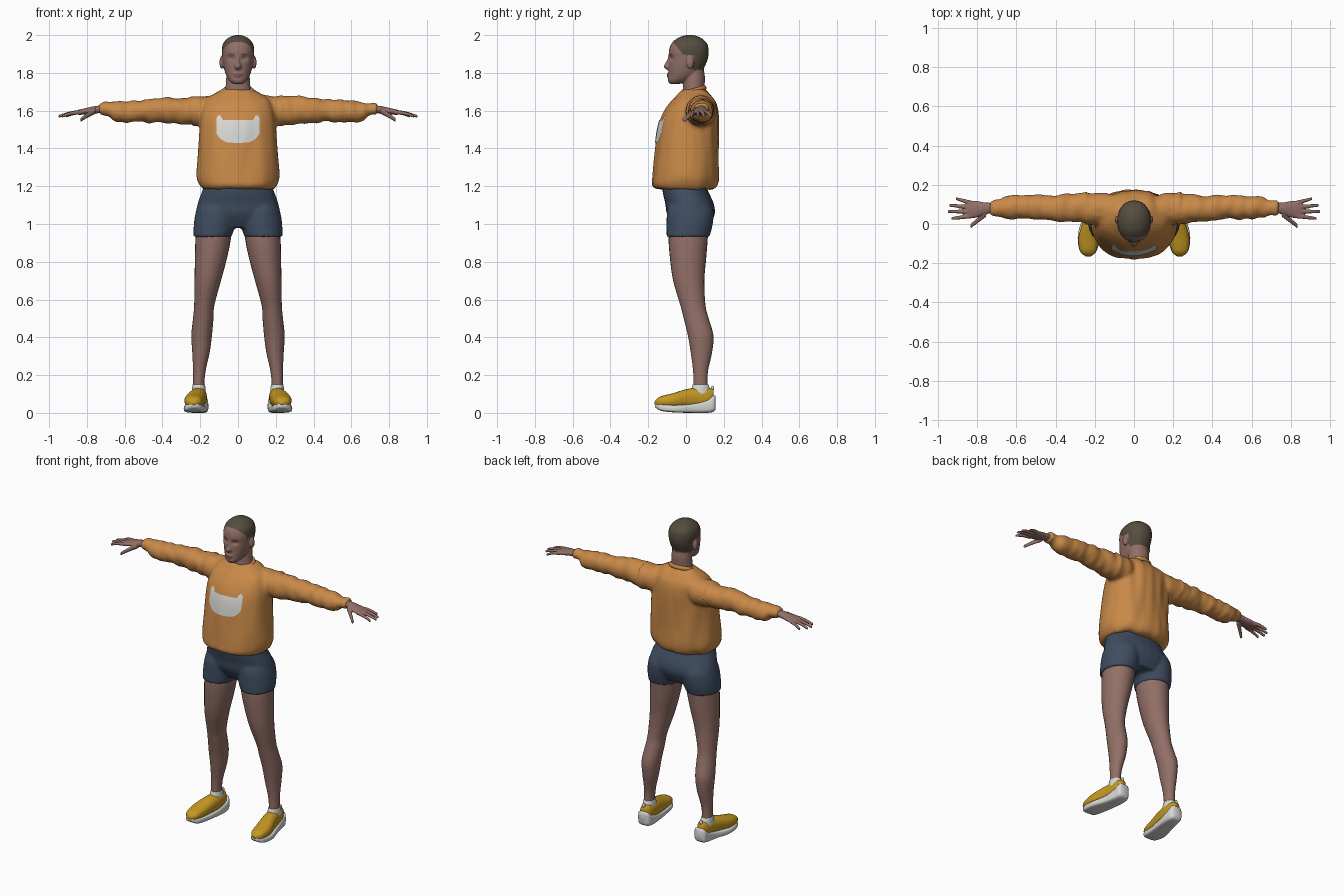
import bpy
import bmesh
from math import sin, cos, pi, exp, copysign
from mathutils import Vector, noise
from mathutils.bvhtree import BVHTree

cube = bpy.data.objects.get("Cube")
if cube:
    bpy.data.objects.remove(cube, do_unlink=True)


def material(name, r, g, b):
    mat = bpy.data.materials.new(name)
    mat.use_nodes = True
    mat.diffuse_color = (r, g, b, 1)
    shader = mat.node_tree.nodes["Principled BSDF"]
    shader.inputs["Base Color"].default_value = (r, g, b, 1)
    shader.inputs["Roughness"].default_value = 0.8
    return mat


SKIN = material("skin brown", .29, .16, .135)
LIP = material("lip brown", .23, .105, .09)
HAIR = material("hair dark olive", .09, .073, .048)
BROW = material("brow brown", .15, .085, .07)
ORANGE = material("sweater orange", .58, .25, .065)
WHITE = material("off white", .68, .68, .66)
NAVY = material("shorts navy", .05, .075, .12)
YELLOW = material("shoe yellow", .55, .31, .015)


def smooth_path(rings, steps):
    """Catmull-Rom interpolation through the ring values."""
    pts = [rings[0]] + list(rings) + [rings[-1]]
    out = []
    for a, b, c, d in zip(pts, pts[1:], pts[2:], pts[3:]):
        for s in range(steps):
            t = s / steps
            out.append([q + t / 2 * (r - p + t * (2*p - 5*q + 4*r - s2 + t * (3*(q - r) + s2 - p)))
                        for p, q, r, s2 in zip(a, b, c, d)])
    return out + [rings[-1]]


def loft(bm, axis, rings, power=1.0, sides=(1,), segments=28, steps=4):
    """Closed tube along an axis; each ring is (position, low, high, low, high)."""
    power_of = lambda v: copysign(abs(v) ** power, v)
    for side in sides:
        loops = []
        for t, a0, a1, b0, b1 in smooth_path(rings, steps):
            loop = []
            for i in range(segments):
                ang = 2 * pi * i / segments
                a = (a0 + a1) / 2 + (a1 - a0) / 2 * power_of(cos(ang))
                b = (b0 + b1) / 2 + (b1 - b0) / 2 * power_of(sin(ang))
                x, y, z = {"x": (t, a, b), "y": (a, t, b), "z": (a, b, t)}[axis]
                loop.append(bm.verts.new((x * side, y, z)))
            loops.append(loop)
        for low, high in zip(loops, loops[1:]):
            for i in range(segments):
                j = (i + 1) % segments
                bm.faces.new((low[i], low[j], high[j], high[i]))
        bm.faces.new(loops[0])
        bm.faces.new(loops[-1])


def sym(t, w, b0, b1):
    return (t, -w, w, b0, b1)


def ellipsoid(bm, center, radii, sides=(1,)):
    for side in sides:
        made = bmesh.ops.create_uvsphere(bm, u_segments=20, v_segments=12, radius=1)
        for v in made["verts"]:
            v.co = [(c + r * k) * s for c, r, k, s in zip(center, radii, v.co, (side, 1, 1))]


def finish(name, bm, mats, voxel=0, relax=3):
    """Turn a bmesh into a smooth object, optionally fusing its pieces."""
    bmesh.ops.recalc_face_normals(bm, faces=bm.faces)
    mesh = bpy.data.meshes.new(name)
    bm.to_mesh(mesh)
    bm.free()
    obj = bpy.data.objects.new(name, mesh)
    bpy.context.collection.objects.link(obj)
    if voxel:
        fuse = obj.modifiers.new("fuse", "REMESH")
        fuse.mode, fuse.voxel_size = "VOXEL", voxel
        soft = obj.modifiers.new("soften", "SMOOTH")
        soft.factor, soft.iterations = 0.5, relax
        graph = bpy.context.evaluated_depsgraph_get()
        obj.data = bpy.data.meshes.new_from_object(obj.evaluated_get(graph))
        obj.modifiers.clear()
    obj.data.materials.clear()
    for mat in mats:
        obj.data.materials.append(mat)
    obj.data.shade_smooth()
    return obj


BOTH = (1, -1)

# Head, nose, ears and neck
bm = bmesh.new()
loft(bm, "z", [sym(1.742, .026, -.085, -.03), sym(1.758, .045, -.096, .01), sym(1.79, .064, -.094, .07),
               sym(1.835, .077, -.093, .1), sym(1.88, .083, -.092, .117), sym(1.92, .086, -.09, .12),
               sym(1.955, .079, -.077, .112), sym(1.982, .056, -.048, .085), sym(1.996, .03, -.015, .055),
               sym(2.001, .008, .01, .03)], power=.93)
loft(bm, "z", [sym(1.816, .012, -.1, -.06), sym(1.833, .02, -.118, -.06), sym(1.86, .011, -.105, -.06),
               sym(1.89, .009, -.094, -.06)])
loft(bm, "z", [sym(1.65, .085, -.02, .12), sym(1.71, .068, -.018, .1), sym(1.78, .062, -.01, .1),
               sym(1.84, .055, 0, .09)])
ellipsoid(bm, (.087, .022, 1.855), (.011, .02, .034), BOTH)
ellipsoid(bm, (0, -.09, 1.794), (.024, .012, .006))
ellipsoid(bm, (0, -.089, 1.782), (.021, .012, .007))
head = finish("head", bm, [SKIN, HAIR, LIP, BROW], voxel=.005)
for v in head.data.vertices:
    if v.co.y < -.03:
        dx, dz = abs(v.co.x) - .034, v.co.z - 1.877
        v.co.y += .011 * exp(-(dx / .02) ** 2 - (dz / .013) ** 2)
for face in head.data.polygons:
    x, y, z = face.center
    hairline = 1.862 + 1.2 * (.015 - y) if y < .035 else 1.815
    ear = abs(x) > .08 and z < 1.895 and y < .045
    if z > hairline and not ear:
        face.material_index = 1
    elif y < -.08 and abs(x) < .024 and 1.776 < z < 1.8 - abs(x) * .2:
        face.material_index = 2
    elif y < -.04 and .016 < abs(x) < .056 and abs(z - 1.9 + abs(x) * .08) < .004:
        face.material_index = 3

# Bare legs
bm = bmesh.new()
loft(bm, "z", [(.08, .175, .24, .04, .12), (.16, .178, .238, .04, .113), (.23, .17, .238, .037, .118),
               (.32, .15, .242, .025, .138), (.41, .138, .247, .01, .145), (.5, .13, .238, -.012, .12),
               (.57, .125, .232, -.03, .103), (.7, .09, .23, -.068, .097), (.82, .058, .228, -.085, .107),
               (.92, .038, .225, -.092, .115), (1, .03, .215, -.085, .12)], sides=BOTH)
finish("legs", bm, [SKIN])

# Shorts: hips and two short legs
bm = bmesh.new()
loft(bm, "z", [sym(.98, .15, -.06, .12), sym(1.05, .217, -.1, .152), sym(1.11, .213, -.11, .146),
               sym(1.18, .188, -.125, .115), sym(1.24, .17, -.12, .1)], power=.9)
loft(bm, "z", [(.932, .034, .235, -.103, .125), (1, .014, .234, -.103, .142), (1.07, .01, .222, -.1, .145),
               (1.12, .03, .2, -.08, .12)], sides=BOTH)
finish("shorts", bm, [NAVY], voxel=.009)

# Sweater: body and sleeves fused, then folded
bm = bmesh.new()
loft(bm, "z", [sym(1.185, .19, -.158, .14), sym(1.205, .207, -.18, .163), sym(1.25, .221, -.177, .174),
               sym(1.36, .214, -.166, .174), sym(1.5, .206, -.148, .174), sym(1.58, .2, -.122, .172),
               sym(1.64, .182, -.085, .162), sym(1.68, .135, -.05, .137), sym(1.705, .092, -.026, .112),
               sym(1.715, .075, -.015, .1)], power=.92, segments=40)
loft(bm, "x", [(.06, 0, .14, 1.52, 1.685), (.2, -.005, .162, 1.515, 1.68), (.3, .008, .153, 1.528, 1.672),
               (.4, .015, .147, 1.533, 1.668), (.5, .024, .147, 1.538, 1.66), (.6, .028, .147, 1.538, 1.654),
               (.655, .028, .142, 1.542, 1.648), (.685, .042, .126, 1.572, 1.643),
               (.735, .046, .117, 1.58, 1.635)], sides=BOTH)
sweater = finish("sweater", bm, [ORANGE], voxel=.01, relax=4)
normals = [v.normal.copy() for v in sweater.data.vertices]
for v, normal in zip(sweater.data.vertices, normals):
    x, y, z = v.co
    if abs(x) > .24:
        fold = noise.noise(Vector((x * 20, y * 9, z * 9 + x * 6)))
    else:
        fold = noise.noise(Vector((x * 17, y * 10, z * 4)))
    v.co += normal * fold * (.011 if y > .05 or abs(x) > .24 else .006)

# Ribbed collar
bpy.ops.mesh.primitive_torus_add(location=(0, .04, 1.705), rotation=(.28, 0, 0), major_radius=.072,
                                 minor_radius=.011, major_segments=40, minor_segments=10)
collar = bpy.context.object
collar.name = "collar"
collar.scale = (1.02, .85, 1.2)
collar.data.materials.append(ORANGE)
collar.data.shade_smooth()

# Pale chest patch laid over the sweater front
bm = bmesh.new()
bm.from_mesh(sweater.data)
surface = BVHTree.FromBMesh(bm)
bm.free()
bm = bmesh.new()
columns, rows, half = 44, 12, .114
grid = []
for i in range(columns + 1):
    x = half * (2 * i / columns - 1)
    edge = abs(x) / half
    top = 1.55 + .026 * max(0, 1 - ((edge - .87) / .16) ** 2)
    bottom = 1.43 + .05 * edge ** 4
    column = []
    for j in range(rows + 1):
        z = bottom + (top - bottom) * j / rows
        hit = surface.ray_cast(Vector((x, -1, z)), Vector((0, 1, 0)))[0]
        column.append(bm.verts.new((x, hit.y - .004, z)))
    grid.append(column)
for left, right in zip(grid, grid[1:]):
    for j in range(rows):
        bm.faces.new((left[j], right[j], right[j + 1], left[j + 1]))
finish("chest_patch", bm, [WHITE])

# Hands: palm, four fingers and a thumb
bm = bmesh.new()
loft(bm, "x", [(.7, .055, .108, 1.588, 1.63), (.76, .05, .11, 1.585, 1.624), (.8, .034, .117, 1.58, 1.615),
               (.84, .029, .118, 1.578, 1.606), (.856, .036, .11, 1.58, 1.6)], sides=BOTH)


def finger(start, end, thick, lift):
    start, end = Vector(start), Vector(end)
    rings = []
    for k in range(4):
        x, y, z = start.lerp(end, k / 3)
        r = thick * (1 - .13 * k)
        z += lift * sin(pi * k / 3)
        rings.append((x, y - r, y + r, z - r, z + r))
    loft(bm, "x", rings, sides=BOTH, segments=12)


for base, tip_x, tip_y in [(.041, .932, .028), (.063, .95, .064), (.085, .943, .096), (.107, .91, .13)]:
    finger((.83, base, 1.592), (tip_x, tip_y, 1.57), .0125, .005)
finger((.755, .055, 1.6), (.835, -.012, 1.55), .018, .002)
finish("hands", bm, [SKIN], voxel=.004, relax=2)

# Shoes: soles, uppers, socks and heel tabs
bm = bmesh.new()
loft(bm, "y", [(-.163, .215, .25, .03, .05), (-.13, .187, .28, .01, .047), (-.05, .175, .286, .002, .042),
               (.04, .163, .26, 0, .05), (.11, .157, .247, 0, .07), (.145, .163, .242, .006, .095),
               (.157, .18, .228, .02, .085)], power=.5, sides=BOTH)
finish("shoe_soles", bm, [WHITE])
bm = bmesh.new()
loft(bm, "y", [(-.166, .222, .245, .045, .06), (-.14, .194, .275, .03, .085), (-.07, .18, .283, .025, .104),
               (0, .171, .265, .025, .125), (.06, .165, .25, .025, .134), (.12, .168, .24, .03, .132),
               (.145, .185, .228, .06, .125)], power=.85, sides=BOTH)
finish("shoe_uppers", bm, [YELLOW])
bm = bmesh.new()
loft(bm, "z", [(.09, .17, .245, .02, .13), (.13, .172, .243, .03, .125), (.15, .175, .24, .036, .118)],
     sides=BOTH)
ellipsoid(bm, (.206, .14, .13), (.01, .008, .014), BOTH)
finish("socks_and_tabs", bm, [WHITE])
